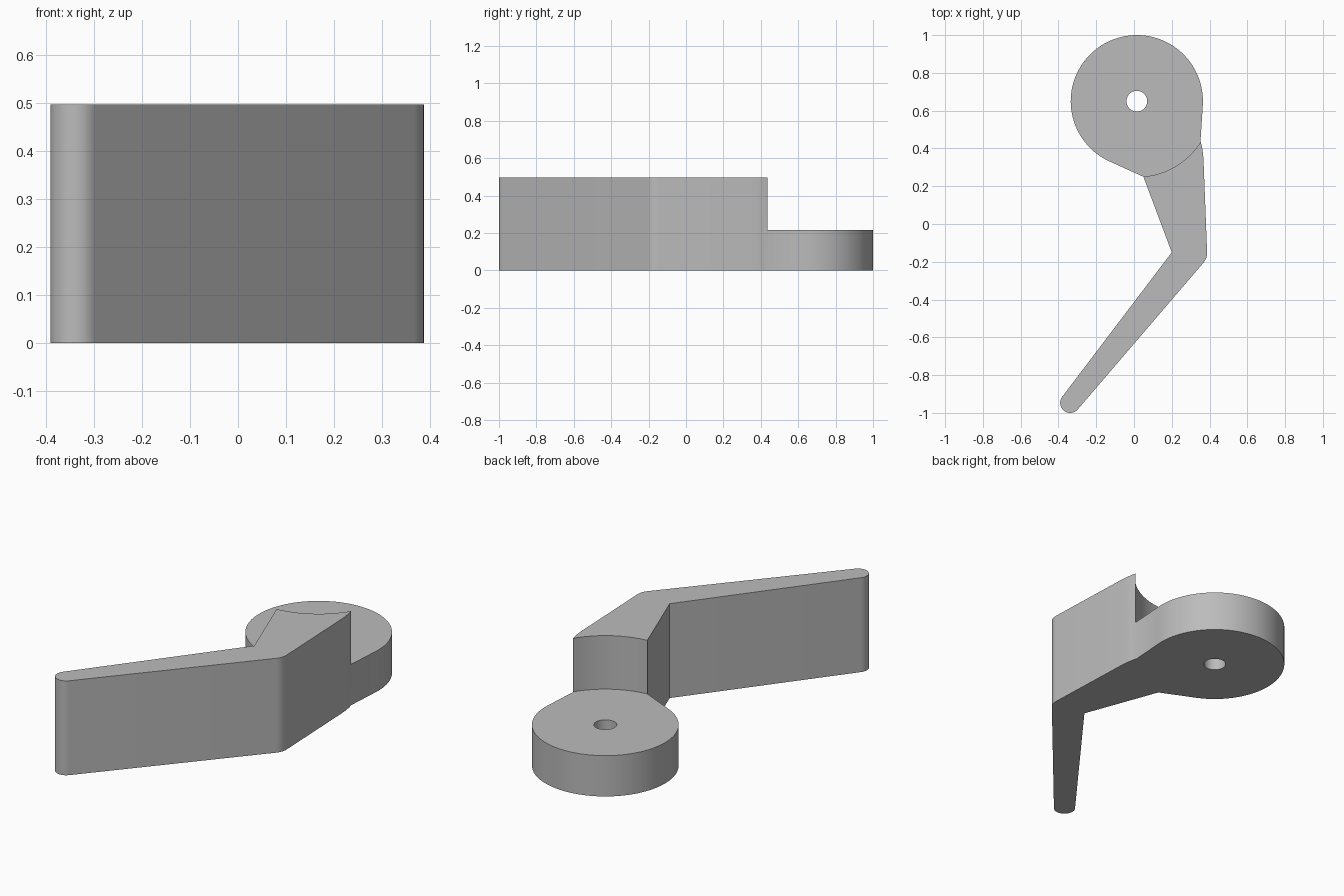
import bpy, bmesh, math
from mathutils import Vector

cube = bpy.data.objects.get("Cube")
if cube:
    bpy.data.objects.remove(cube, do_unlink=True)

HUB = Vector((0.015, 0.65))
HUB_R, CLEAR_R, HOLE_R = 0.35, 0.401, 0.055
HUB_TOP, ARM_TOP = 0.215, 0.497

grey = bpy.data.materials.new("plain grey")
grey.use_nodes = True
grey.diffuse_color = (0.5, 0.5, 0.5, 1)
grey.node_tree.nodes["Principled BSDF"].inputs["Base Color"].default_value = (0.5, 0.5, 0.5, 1)


def arc(center, radius, start, end, steps):
    """Points along an arc, angles in degrees."""
    angles = [math.radians(start + (end - start) * i / steps) for i in range(steps + 1)]
    return [(center[0] + radius * math.cos(a), center[1] + radius * math.sin(a)) for a in angles]


def prism(name, outline, bottom, top):
    """Extrude a closed outline upward."""
    bm = bmesh.new()
    face = bm.faces.new([bm.verts.new((x, y, bottom)) for x, y in outline])
    moved = bmesh.ops.extrude_face_region(bm, geom=[face])["geom"]
    bmesh.ops.translate(bm, vec=(0, 0, top - bottom),
                        verts=[v for v in moved if isinstance(v, bmesh.types.BMVert)])
    bmesh.ops.recalc_face_normals(bm, faces=bm.faces)
    mesh = bpy.data.meshes.new(name)
    bm.to_mesh(mesh)
    bm.free()
    mesh.materials.append(grey)
    obj = bpy.data.objects.new(name, mesh)
    bpy.context.collection.objects.link(obj)
    return obj


# Lever outline: hub, inner edge, rounded tip, outer edge with rounded bend
outline = arc(HUB, HUB_R, -5, 247, 72)
outline += [(0.05, 0.25), (0.2, -0.15)]
outline += arc((-0.338, -0.947), 0.053, 143, 319, 16)
outline += arc((0.305, -0.152), 0.082, -41, 2, 8)
outline += [(0.368, 0.34), (0.365, 0.375), (0.36, 0.41), (0.352, 0.438)]
lever = prism("lever", outline, 0, ARM_TOP)

# Clearance above the hub, then the pivot hole
clearance = prism("clearance_cutter", arc(HUB, CLEAR_R, 0, 357, 119), HUB_TOP, 1)
pivot = prism("pivot_cutter", arc(HUB, HOLE_R, 0, 350, 35), -0.5, 1)

bpy.context.view_layer.objects.active = lever
for cutter in (clearance, pivot):
    cut = lever.modifiers.new(cutter.name, "BOOLEAN")
    cut.operation = "DIFFERENCE"
    cut.solver = "EXACT"
    cut.object = cutter
    bpy.ops.object.modifier_apply(modifier=cut.name)
    bpy.data.objects.remove(cutter, do_unlink=True)

bpy.ops.object.select_all(action="DESELECT")
lever.select_set(True)
bpy.ops.object.shade_smooth_by_angle(angle=math.radians(20))
